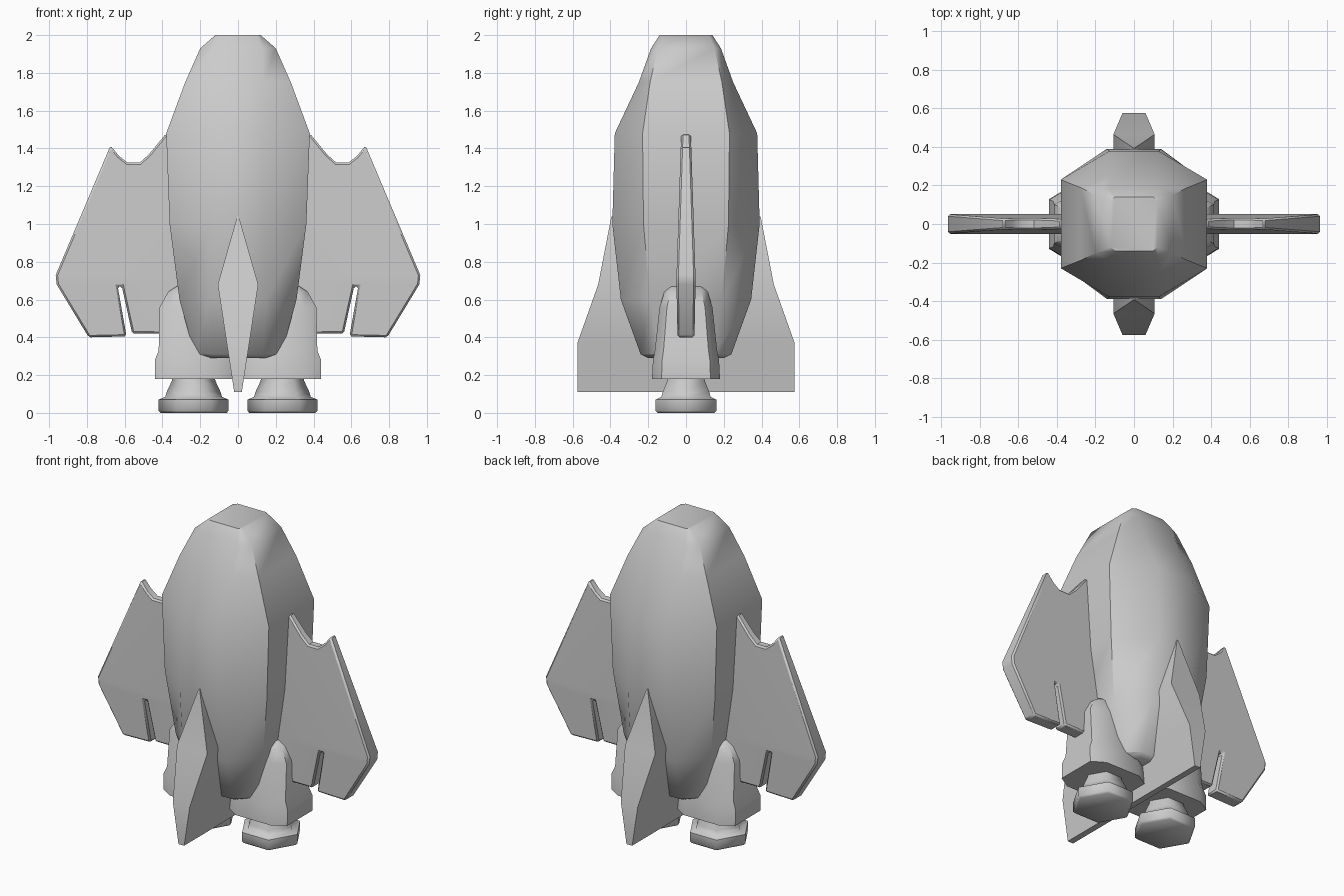
import bpy, bmesh
from math import cos, sin, pi, radians

if "Cube" in bpy.data.objects:
    bpy.data.objects.remove(bpy.data.objects["Cube"])


def finish(bm, name, angle=40, mirror=False, bevel=0):
    bmesh.ops.recalc_face_normals(bm, faces=bm.faces)
    me = bpy.data.meshes.new(name)
    bm.to_mesh(me)
    bm.free()
    ob = bpy.data.objects.new(name, me)
    bpy.context.collection.objects.link(ob)
    bpy.ops.object.select_all(action='DESELECT')
    ob.select_set(True)
    bpy.context.view_layer.objects.active = ob
    bpy.ops.object.shade_smooth_by_angle(angle=radians(angle))
    if bevel:
        b = ob.modifiers.new("Bevel", 'BEVEL')
        b.width, b.segments = bevel, 1
        b.limit_method, b.angle_limit = 'ANGLE', radians(50)
    if mirror:
        ob.modifiers.new("Mirror", 'MIRROR').use_mirror_merge = False
    return ob


def loft(name, rings, **kw):
    """Skin a list of equal-length point rings and cap both ends."""
    bm = bmesh.new()
    rows = [[bm.verts.new(p) for p in r] for r in rings]
    n = len(rows[0])
    for a, b in zip(rows, rows[1:]):
        for i in range(n):
            j = (i + 1) % n
            bm.faces.new((a[i], a[j], b[j], b[i]))
    bm.faces.new(rows[0])
    bm.faces.new(rows[-1])
    return finish(bm, name, **kw)


def octagon(z, xa, ya, xb, yb, cx=0):
    q = [(xa, -ya), (xa, ya), (xb, yb), (-xb, yb),
         (-xa, ya), (-xa, -ya), (-xb, -yb), (xb, -yb)]
    return [(cx + x, y, z) for x, y in q]


# Fuselage
body = [(.29, .19, .12, .12, .20), (.31, .23, .14, .13, .24),
        (.60, .31, .19, .15, .345), (1.0, .362, .225, .14, .39),
        (1.48, .38, .23, .13, .377), (1.75, .28, .19, .13, .25),
        (1.93, .20, .15, .13, .185), (2.0, .12, .12, .10, .14)]
loft("fuselage", [octagon(*s) for s in body], angle=45)

# Front and back fins, one plate through the body
fin = [(.11, .02, .575), (.37, .06, .575), (.68, .107, .465), (1.04, .004, .395)]
loft("front_and_back_fins",
     [[(w, -y, z), (w, y, z), (-w, y, z), (-w, -y, z)] for z, w, y in fin], angle=35)

# Wings with notched leading edge and slotted flaps
outline = [(.30, 1.40), (.38, 1.48), (.47, 1.37), (.52, 1.325), (.585, 1.325),
           (.63, 1.36), (.675, 1.415), (.965, .73), (.96, .68), (.79, .40),
           (.59, .405), (.637, .67), (.615, .67), (.56, .42), (.30, .42)]
bm = bmesh.new()
face = bm.faces.new([bm.verts.new((x, 1, z)) for x, z in outline])
bmesh.ops.bisect_plane(bm, geom=bm.verts[:] + bm.edges[:] + bm.faces[:],
                       plane_co=(0, 0, .705), plane_no=(0, 0, 1))
ext = bmesh.ops.extrude_face_region(bm, geom=bm.faces[:], use_keep_orig=True)
for v in ext["geom"]:
    if isinstance(v, bmesh.types.BMVert):
        v.co.y = -1
for v in bm.verts:
    z = v.co.z
    v.co.y *= .051 - (z - .705) * .033 if z > .705 else .051 - (.705 - z) * .02
finish(bm, "wings", angle=40, mirror=True, bevel=.01)

# Engine housings
CX = .235
housing = [(.18, .205, .18), (.28, .205, .175), (.33, .185, .165),
           (.56, .18, .14), (.64, .135, .115), (.67, .09, .10)]
loft("engine_housings",
     [octagon(z, hx, hy * .72, hx * .6, hy, CX) for z, hx, hy in housing],
     angle=50, mirror=True)

# Six-sided nozzles
nozzle = [(0, .175), (.012, .186), (.07, .186), (.085, .15), (.11, .143),
          (.17, .115), (.22, .11)]
loft("engine_nozzles",
     [[(CX + r * cos(i * pi / 3), r * sin(i * pi / 3), z) for i in range(6)]
      for z, r in nozzle], angle=62, mirror=True)
